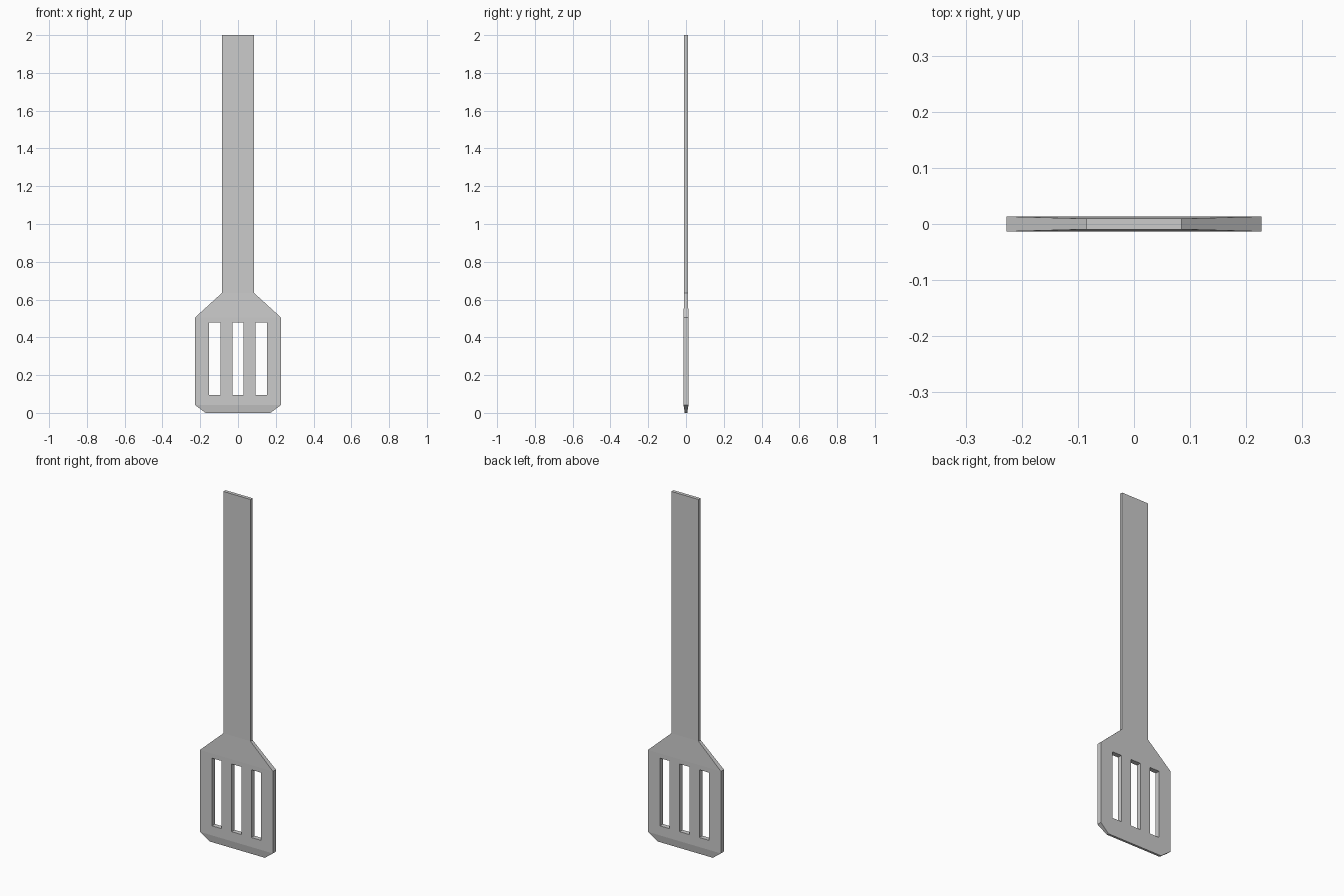
import bpy
import bmesh

if "Cube" in bpy.data.objects:
    bpy.data.objects.remove(bpy.data.objects["Cube"])


def make_object(name, bm):
    bmesh.ops.recalc_face_normals(bm, faces=bm.faces[:])
    mesh = bpy.data.meshes.new(name)
    bm.to_mesh(mesh)
    bm.free()
    obj = bpy.data.objects.new(name, mesh)
    bpy.context.collection.objects.link(obj)
    return obj


def loft(name, sections):
    """Skin rectangular sections given as (z, centre x, half width, half depth)."""
    bm = bmesh.new()
    rings = [[bm.verts.new((cx + sx * w, sy * d, z))
              for sx, sy in ((-1, -1), (1, -1), (1, 1), (-1, 1))]
             for z, cx, w, d in sections]
    for low, high in zip(rings, rings[1:]):
        for i in range(4):
            j = (i + 1) % 4
            bm.faces.new((low[i], low[j], high[j], high[i]))
    bm.faces.new(rings[0])
    bm.faces.new(rings[-1])
    return make_object(name, bm)


# Slotted head, tapered shoulder and flat handle in one continuous body
spatula = loft("spatula", [
    (0.000, 0, 0.172, 0.0065),   # thin front edge
    (0.042, 0, 0.2275, 0.0134),  # end of the bottom bevel
    (0.505, 0, 0.2275, 0.0134),  # top of the head
    (0.635, 0, 0.085, 0.0094),   # neck
    (2.000, 0, 0.085, 0.0094),   # handle end
])

# Three slots cut through the head
for x in (-0.123, 0.0, 0.123):
    cutter = loft("slot_cutter", [(0.096, x, 0.03, 0.1), (0.478, x, 0.03, 0.1)])
    cutter.hide_render = True
    cut = spatula.modifiers.new("slot", 'BOOLEAN')
    cut.operation = 'DIFFERENCE'
    cut.solver = 'EXACT'
    cut.object = cutter
    bpy.context.view_layer.objects.active = spatula
    bpy.ops.object.modifier_apply(modifier=cut.name)
    bpy.data.objects.remove(cutter)
